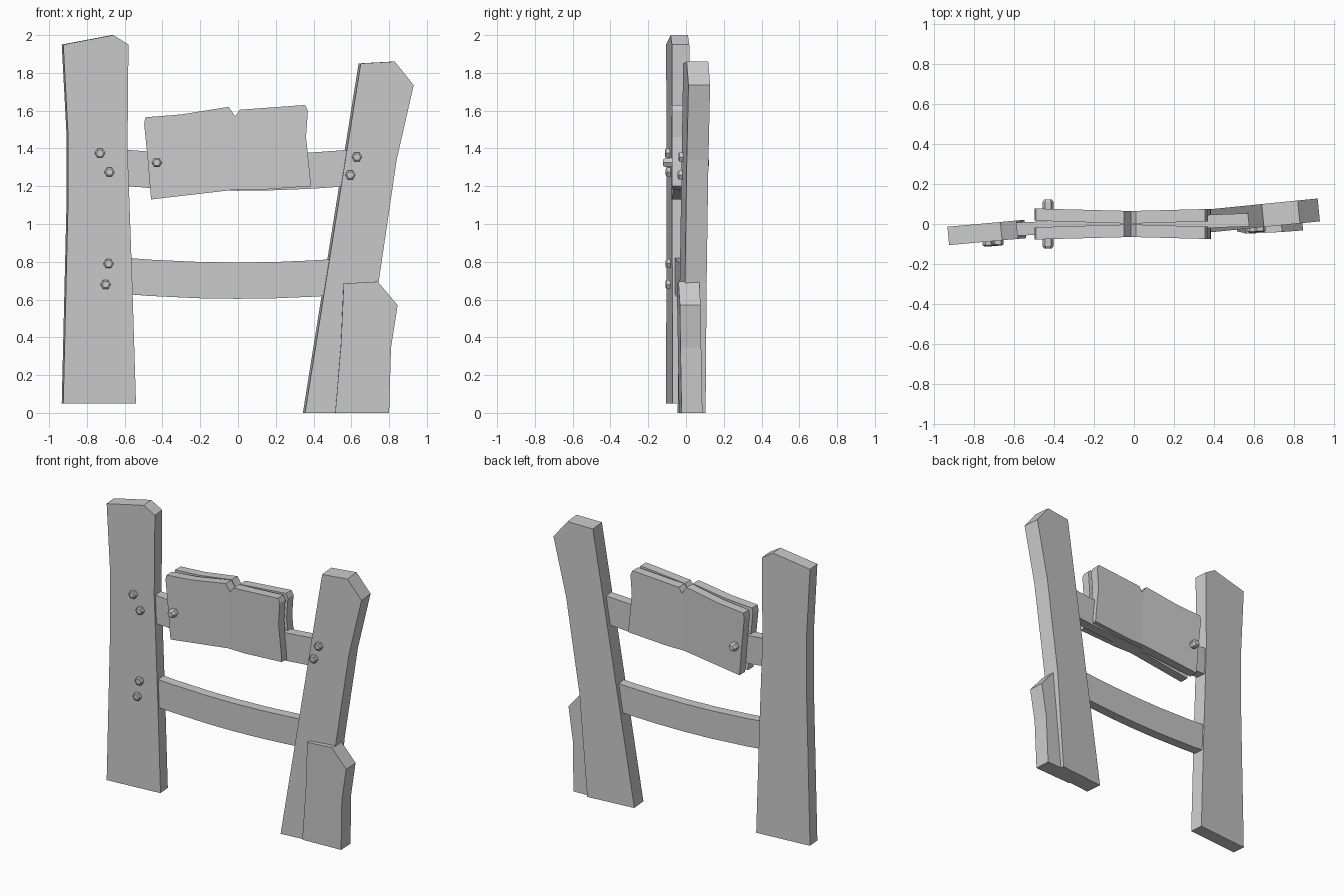
import bpy, bmesh
from math import sin, cos, tan, pi
from mathutils import Matrix

if "Cube" in bpy.data.objects:
    bpy.data.objects.remove(bpy.data.objects["Cube"])


def plank(name, outline, place, cut=None):
    """Extrude an x-z outline; place(x, z, side) positions front (0) and back (1)."""
    bm = bmesh.new()
    front = [bm.verts.new((x, 0, z)) for x, z in outline]
    back = [bm.verts.new((x, 1, z)) for x, z in outline]
    bm.faces.new(front)
    bm.faces.new(back[::-1])
    n = len(outline)
    for i in range(n):
        j = (i + 1) % n
        bm.faces.new((front[i], back[i], back[j], front[j]))
    if cut is not None:
        bmesh.ops.bisect_plane(bm, geom=bm.verts[:] + bm.edges[:] + bm.faces[:],
                               dist=1e-4, plane_co=(cut, 0, 0), plane_no=(1, 0, 0))
    for v in bm.verts:
        v.co = place(v.co.x, v.co.z, v.co.y)
    bmesh.ops.recalc_face_normals(bm, faces=bm.faces[:])
    return finish(name, bm)


def finish(name, bm):
    mesh = bpy.data.meshes.new(name)
    bm.to_mesh(mesh)
    bm.free()
    obj = bpy.data.objects.new(name, mesh)
    bpy.context.collection.objects.link(obj)
    return obj


def yawed(y0, angle, thick, lean=0.0):
    """Flat plank turned about z, with its front face at y0 where x = 0."""
    def place(x, z, side):
        return (x - side * thick * sin(angle),
                y0 + x * tan(angle) + lean * z + side * thick * cos(angle), z)
    return place


def bolt(name, x, y, z, length, direction=-1):
    """Hexagonal bolt head with a chamfered outer end."""
    bm = bmesh.new()
    base = 0.02
    for r1, r2, a, b in ((0.028, 0.028, -base, length * 0.75),
                         (0.028, 0.019, length * 0.75, length)):
        m = (Matrix.Translation((x, y + direction * (a + b) / 2, z))
             @ Matrix.Rotation(-direction * pi / 2, 4, 'X')
             @ Matrix.Rotation(pi / 6 * 0, 4, 'Z'))
        if direction > 0:
            m = m @ Matrix.Rotation(0, 4, 'Z')
        # local z must point outwards along the direction
        m = (Matrix.Translation((x, y + direction * (a + b) / 2, z))
             @ Matrix.Rotation(pi / 2 if direction < 0 else -pi / 2, 4, 'X')
             @ Matrix.Rotation(pi / 6, 4, 'Z'))
        bmesh.ops.create_cone(bm, cap_ends=True, segments=6, radius1=r1,
                              radius2=r2, depth=b - a, matrix=m)
    return finish(name, bm)


# Posts
left_place = yawed(-0.022, 0.09, 0.092)
plank("left_post", [(-0.925, 0.05), (-0.54, 0.05), (-0.56, 0.7), (-0.585, 1.4),
                    (-0.58, 1.95), (-0.66, 2.0), (-0.925, 1.95),
                    (-0.9, 1.48), (-0.9, 1.1)], left_place)
right_place = yawed(-0.08, 0.1, 0.115)
plank("right_post", [(0.355, 0), (0.69, 0), (0.745, 0.695), (0.84, 1.34),
                     (0.93, 1.735), (0.83, 1.86), (0.65, 1.85)], right_place)

# Short brace against the right post
plank("post_brace", [(0.515, 0), (0.80, 0), (0.81, 0.345), (0.845, 0.57),
                     (0.74, 0.695), (0.56, 0.685), (0.545, 0.36)],
      yawed(-0.063, 0.05, 0.11, -0.02))

# Sagging rails
for name, z, y0 in (("upper_rail", 1.272, -0.035), ("lower_rail", 0.70, -0.035)):
    xs = [-0.7, -0.47, -0.2, 0.0, 0.2, 0.4, 0.62]
    if name == "lower_rail":
        xs[-1] = 0.52
    half = 0.096
    lower = [(x, z - half + 0.07 * x * x) for x in xs]
    upper = [(x, z + half + 0.07 * x * x) for x in reversed(xs)]
    plank(name, lower + upper, yawed(y0, 0.04, 0.066))

# Sign boards: a front and back pair that flare apart from the notch
NOTCH = -0.015
board = [(-0.46, 1.13), (-0.03, 1.18), (0.10, 1.18), (0.385, 1.20), (0.383, 1.24),
         (0.36, 1.46), (0.37, 1.60), (0.355, 1.63), (0.01, 1.605), (NOTCH, 1.57),
         (-0.05, 1.62), (-0.30, 1.58), (-0.49, 1.565), (-0.497, 1.53),
         (-0.475, 1.31), (-0.47, 1.24)]
for name, sign in (("front_sign_board", -1), ("back_sign_board", 1)):
    def flare(x, z, side, sign=sign):
        outer = side if sign > 0 else 1 - side
        d = abs(x - NOTCH)
        return (x, sign * (0.002 + 0.03 * d + outer * (0.063 - 0.004 * d)), z)
    plank(name, board, flare, cut=NOTCH)

# Bolt heads
for i, (x, z) in enumerate([(-0.73, 1.375), (-0.68, 1.275), (-0.685, 0.79),
                            (-0.70, 0.68), (0.63, 1.355), (0.595, 1.26)]):
    y = (left_place if x < 0 else right_place)(x, z, 0)[1]
    bolt(f"post_bolt_{i + 1}", x, y, z, 0.024)
for name, d in (("front_board_bolt", -1), ("back_board_bolt", 1)):
    bolt(name, -0.43, d * 0.077, 1.325, 0.045, d)
